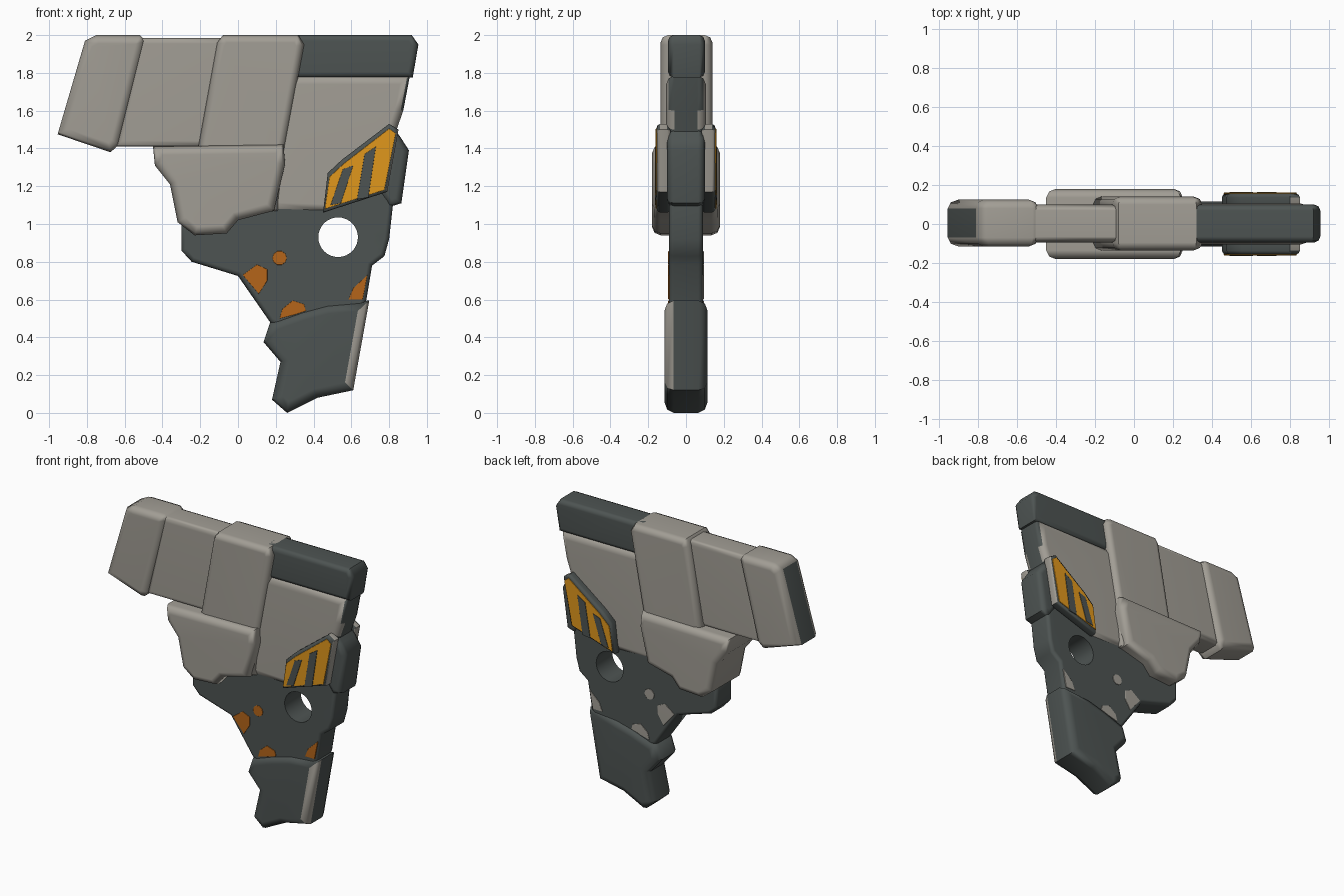
import bpy, bmesh, math
from mathutils import Vector

cube = bpy.data.objects.get("Cube")
if cube:
    bpy.data.objects.remove(cube)


def material(name, rgb):
    m = bpy.data.materials.new(name)
    m.use_nodes = True
    m.diffuse_color = (*rgb, 1)
    m.node_tree.nodes["Principled BSDF"].inputs["Base Color"].default_value = (*rgb, 1)
    return m


GREY = material("warm_grey", (0.36, 0.34, 0.30))
DARK = material("dark_slate", (0.075, 0.088, 0.085))
ORANGE = material("bright_orange", (0.75, 0.31, 0.012))
RUST = material("dull_orange", (0.46, 0.13, 0.01))


def inset(points, amount):
    """Move a closed counter-clockwise outline inward with mitred corners."""
    result = []
    for i, p in enumerate(points):
        a = (p - points[i - 1]).normalized()
        b = (points[(i + 1) % len(points)] - p).normalized()
        na, nb = Vector((-a.y, a.x)), Vector((-b.y, b.x))
        result.append(p + (na + nb) * amount / max(1 + na.dot(nb), 0.5))
    return result


def slab(name, outline, y0, y1, rim, mats, paint=None):
    """Side outline in x and z, given thickness in y, with softened rims."""
    pts = [Vector(p) for p in outline]
    area = sum(pts[i - 1].cross(p) for i, p in enumerate(pts))
    if area < 0:
        pts.reverse()
    bm = bmesh.new()
    steps = [(rim, 0), (rim * 0.3, rim * 0.3), (0, rim)]
    sections = [(c, y0 + d) for c, d in steps] + [(c, y1 - d) for c, d in reversed(steps)]
    rings = [[bm.verts.new((p.x, y, p.y)) for p in inset(pts, c)] for c, y in sections]
    n = len(pts)
    for low, high in zip(rings, rings[1:]):
        for i in range(n):
            j = (i + 1) % n
            bm.faces.new((low[i], low[j], high[j], high[i]))
    bm.faces.new(rings[0])
    bm.faces.new(rings[-1])
    bmesh.ops.recalc_face_normals(bm, faces=bm.faces)
    bm.normal_update()
    if paint:
        for f in bm.faces:
            f.material_index = int(paint(f.normal))
    mesh = bpy.data.meshes.new(name)
    bm.to_mesh(mesh)
    bm.free()
    for m in mats:
        mesh.materials.append(m)
    ob = bpy.data.objects.new(name, mesh)
    bpy.context.collection.objects.link(ob)
    return ob


def finish(ob):
    bpy.ops.object.select_all(action="DESELECT")
    ob.select_set(True)
    bpy.context.view_layer.objects.active = ob
    bpy.ops.object.shade_smooth_by_angle(angle=math.radians(48))
    ob.modifiers.new("even_shading", "WEIGHTED_NORMAL").keep_sharp = True


def disc(x, z, r, count):
    turn = math.tau / count
    return [(x + r * math.cos(i * turn), z + r * math.sin(i * turn)) for i in range(count)]


parts = []


def add(*args, **kwargs):
    parts.append(slab(*args, **kwargs))
    return parts[-1]


# Muzzle block with a dark end face
add("muzzle_block", [(-0.81, 1.97), (-0.75, 2.0), (-0.52, 2.0), (-0.49, 1.97), (-0.63, 1.42),
                     (-0.675, 1.38), (-0.955, 1.475)],
    -0.115, 0.125, 0.045, [GREY, DARK], lambda n: n.x < -0.9)

# Barrel sleeve and the thicker middle section
add("barrel_sleeve", [(-0.52, 1.985), (0, 1.985), (-0.1, 1.41), (-0.65, 1.41)],
    -0.095, 0.1, 0.03, [GREY])
add("middle_section", [(-0.11, 1.96), (-0.08, 2.0), (0.32, 2.0), (0.35, 1.95), (0.25, 1.41),
                       (0.21, 1.07), (0, 1.05), (-0.21, 1.41)],
    -0.135, 0.14, 0.04, [GREY])

# Wide lower housing
add("lower_housing", [(-0.45, 1.41), (0.24, 1.42), (0.25, 1.32), (0.19, 1.07), (0, 1.02),
                      (-0.06, 0.95), (-0.23, 0.94), (-0.32, 1.01), (-0.36, 1.21), (-0.44, 1.31)],
    -0.18, 0.18, 0.045, [GREY])

# Rear cap and rear body with a dark spine strip
add("rear_cap", [(0.28, 2.0), (0.92, 2.0), (0.955, 1.95), (0.925, 1.775), (0.28, 1.775)],
    -0.095, 0.1, 0.03, [DARK])
add("rear_body", [(0.2, 1.785), (0.91, 1.785), (0.875, 1.6), (0.84, 1.5), (0.78, 1.2),
                  (0.46, 1.06), (0.12, 1.07)],
    -0.105, 0.105, 0.045, [GREY, DARK], lambda n: n.x > 0.9)
add("rear_spine", [(0.83, 1.5), (0.86, 1.46), (0.905, 1.39), (0.865, 1.11), (0.8, 1.09),
                   (0.72, 1.2), (0.74, 1.45)],
    -0.1, 0.1, 0.035, [DARK])

# Lower frame with a round through hole
frame = add("lower_frame", [(-0.3, 0.99), (-0.3, 0.86), (-0.245, 0.8), (0, 0.725), (0.17, 0.48),
                            (0.3, 0.4), (0.6, 0.4), (0.68, 0.6), (0.71, 0.78), (0.775, 0.83),
                            (0.8, 0.92), (0.82, 1.1), (0.8, 1.3), (0, 1.3), (-0.25, 1.1)],
            -0.09, 0.09, 0.025, [DARK])
cutter = slab("hole_cutter", disc(0.53, 0.93, 0.105, 32), -0.5, 0.5, 0.01, [DARK])
cutter.hide_render = True
cut = frame.modifiers.new("hole", "BOOLEAN")
cut.object = cutter
cut.operation = "DIFFERENCE"
bpy.context.view_layer.objects.active = frame
bpy.ops.object.modifier_apply(modifier="hole")
bpy.data.objects.remove(cutter)

# Grip with a worn light edge on its front rear corner
add("grip", [(0.17, 0.48), (0.34, 0.54), (0.47, 0.575), (0.695, 0.595), (0.61, 0.12),
             (0.42, 0.08), (0.26, 0), (0.18, 0.07), (0.225, 0.27), (0.135, 0.375)],
    -0.115, 0.115, 0.05, [DARK, GREY],
    lambda n: n.x > 0.3 and n.y < -0.2 and abs(n.z) < 0.3)

# Details repeated on the front and the back
guard = [(0.45, 1.06), (0.475, 1.27), (0.55, 1.34), (0.8, 1.53), (0.85, 1.5), (0.79, 1.17)]
panel = [(0.46, 1.08), (0.485, 1.25), (0.56, 1.32), (0.8, 1.505), (0.835, 1.48), (0.775, 1.18)]
stripes = [[(0.49, 1.1), (0.545, 1.11), (0.61, 1.31), (0.555, 1.29)],
           [(0.63, 1.13), (0.69, 1.14), (0.73, 1.41), (0.67, 1.37)]]
patches = [[(0.025, 0.73), (0.1, 0.785), (0.155, 0.76), (0.155, 0.7), (0.11, 0.63)],
           disc(0.22, 0.82, 0.038, 10),
           [(0.22, 0.5), (0.235, 0.55), (0.29, 0.595), (0.35, 0.575), (0.36, 0.54), (0.3, 0.52)],
           [(0.585, 0.6), (0.61, 0.66), (0.685, 0.73), (0.66, 0.6)]]


def on_side(name, side, outline, near, far, rim, mats, paint=None):
    low, high = sorted((side * near, side * far))
    add(f"{name}_{'front' if side < 0 else 'back'}", outline, low, high, rim, mats, paint)


for side in (-1, 1):
    on_side("guard_plate", side, guard, 0.08, 0.157, 0.02, [DARK, GREY], lambda n: n.x > 0.5)
    on_side("orange_panel", side, panel, 0.154, 0.161, 0.003, [ORANGE])
    for i, s in enumerate(stripes):
        on_side(f"panel_stripe_{i + 1}", side, s, 0.157, 0.165, 0.002, [DARK])
    for i, p in enumerate(patches):
        on_side(f"worn_patch_{i + 1}", side, p, 0.086, 0.094, 0.002, [RUST if side < 0 else GREY])

for ob in parts:
    finish(ob)
